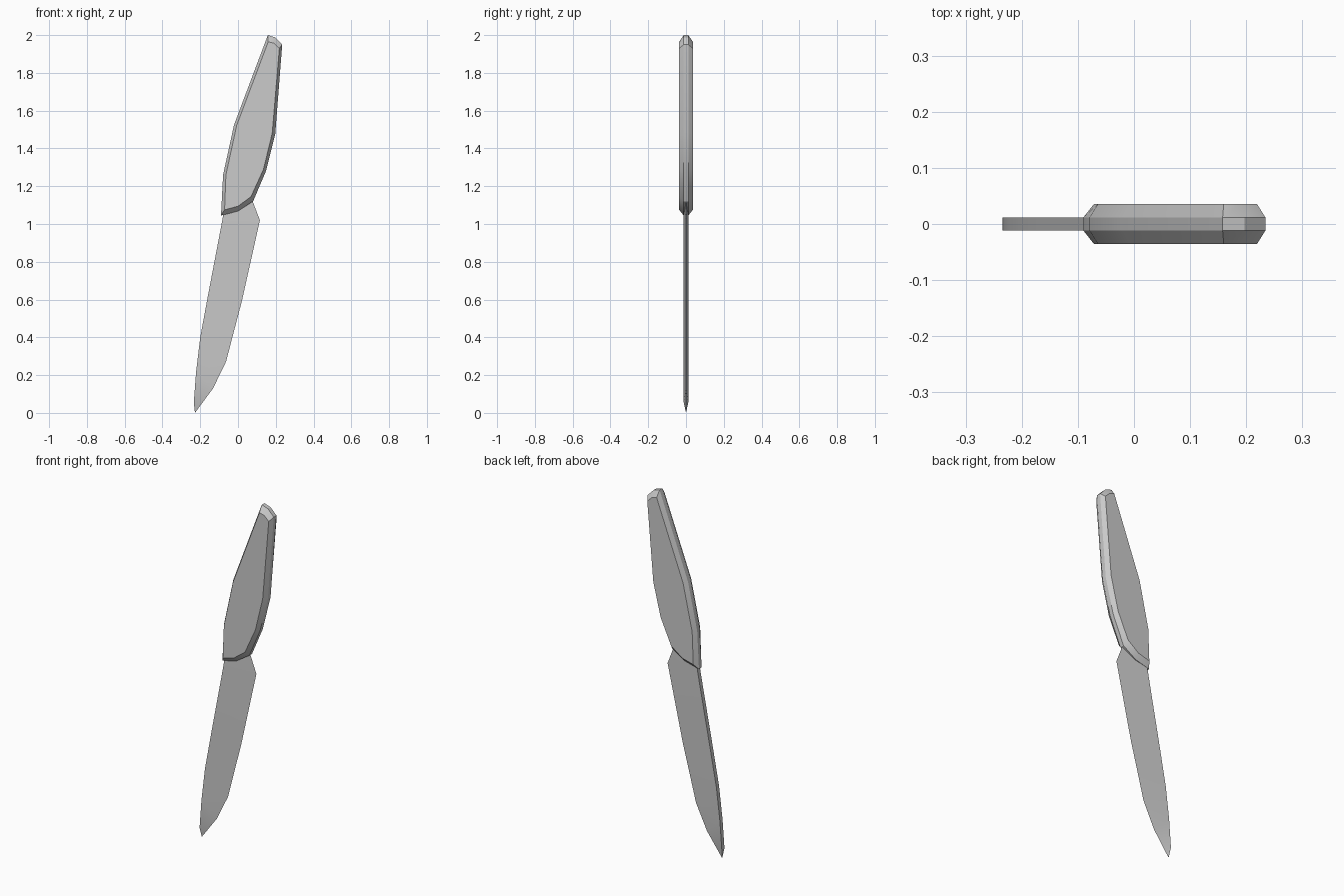
import bpy, bmesh, math

if "Cube" in bpy.data.objects:
    bpy.data.objects.remove(bpy.data.objects["Cube"])


def make_object(name, verts, faces):
    mesh = bpy.data.meshes.new(name)
    bm = bmesh.new()
    vs = [bm.verts.new(v) for v in verts]
    for f in faces:
        bm.faces.new([vs[i] for i in f])
    bmesh.ops.recalc_face_normals(bm, faces=bm.faces[:])
    bm.to_mesh(mesh)
    bm.free()
    ob = bpy.data.objects.new(name, mesh)
    bpy.context.collection.objects.link(ob)
    bpy.ops.object.select_all(action='DESELECT')
    bpy.context.view_layer.objects.active = ob
    ob.select_set(True)
    bpy.ops.object.shade_smooth_by_angle(angle=math.radians(28))
    return ob


# Handle: outer profile through the middle, smaller profile on both flat sides
outer = [(0.158, 2.0), (0.197, 1.988), (0.234, 1.95), (0.197, 1.475),
         (0.148, 1.28), (0.08, 1.12), (0.0, 1.068), (-0.09, 1.045),
         (-0.079, 1.26), (-0.021, 1.525)]
inner = [(0.160, 1.965), (0.190, 1.957), (0.219, 1.93), (0.181, 1.48),
         (0.135, 1.29), (0.069, 1.145), (0.0, 1.094), (-0.071, 1.075),
         (-0.064, 1.26), (-0.007, 1.522)]
n = len(outer)
levels = [(inner, -0.036), (outer, -0.012), (outer, 0.012), (inner, 0.036)]
verts = [(x, y, z) for prof, y in levels for x, z in prof]
faces = [list(range(n)), list(range(3 * n, 4 * n))]
for k in range(3):
    for i in range(n):
        j = (i + 1) % n
        faces.append((k * n + i, k * n + j, (k + 1) * n + j, (k + 1) * n + i))
make_object("handle", verts, faces)

# Blade: thick spine tapering to a sharp cutting edge, meeting at the tip
spine = [(-0.07, 1.10), (-0.085, 1.01), (-0.160, 0.616), (-0.200, 0.40),
         (-0.222, 0.215), (-0.234, 0.055)]
edge = [(0.07, 1.14), (0.116, 1.02), (0.02, 0.59), (-0.026, 0.415),
        (-0.063, 0.272), (-0.132, 0.13)]
m = len(spine)
verts = [(x, -0.012, z) for x, z in spine] + [(x, 0.012, z) for x, z in spine]
verts += [(x, 0, z) for x, z in edge] + [(-0.228, 0, 0)]
tip = 3 * m
faces = [(0, m, 2 * m), (m - 1, 2 * m - 1, tip)]
for i in range(m - 1):
    faces.append((i, i + 1, m + i + 1, m + i))
    for s in (0, m):
        faces.append((s + i, s + i + 1, 2 * m + i + 1, 2 * m + i))
for s in (0, m):
    faces.append((s + m - 1, tip, 3 * m - 1))
make_object("blade", verts, faces)
